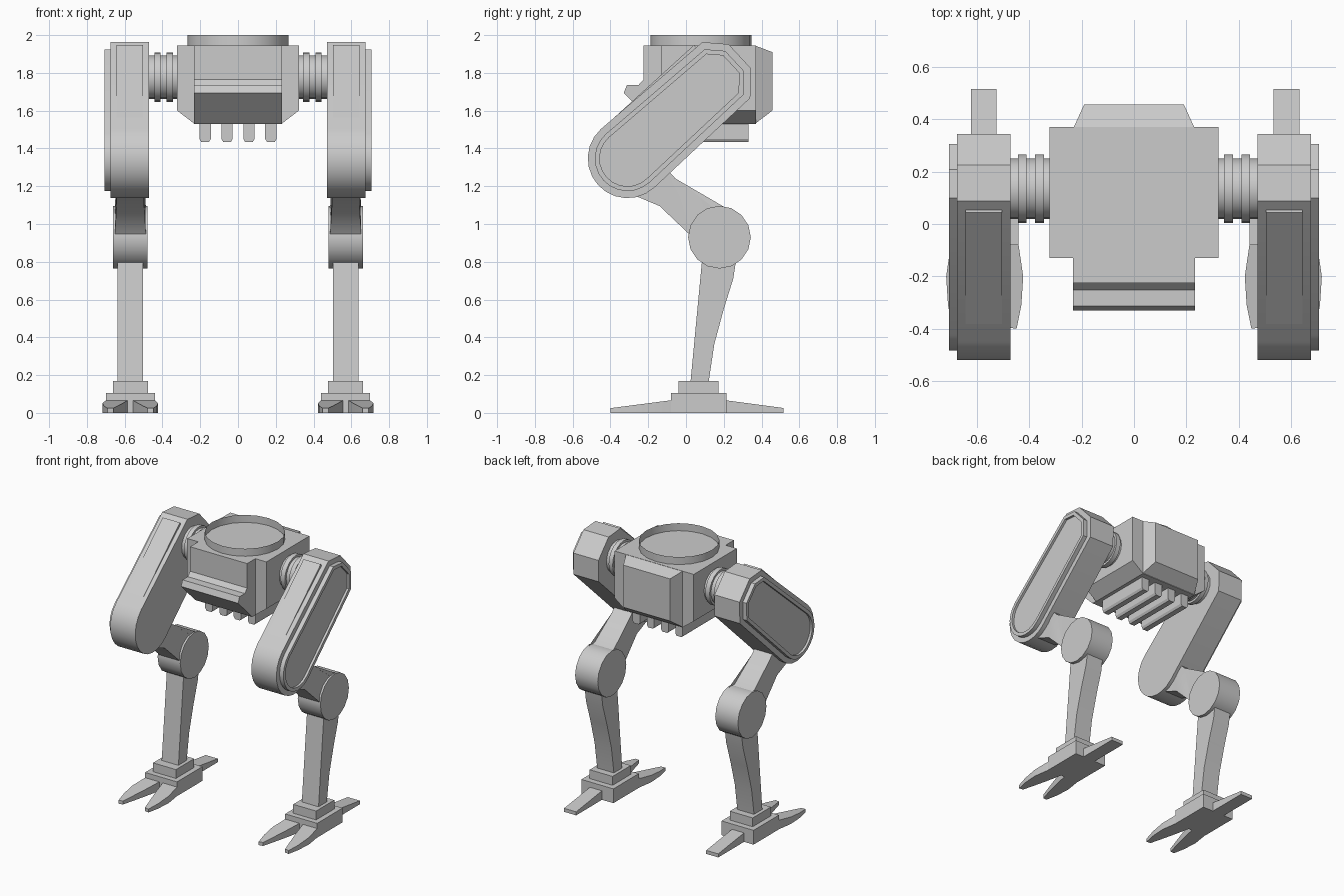
import bpy, bmesh, math

if "Cube" in bpy.data.objects:
    bpy.data.objects.remove(bpy.data.objects["Cube"])

grey = bpy.data.materials.new("light_grey")
grey.diffuse_color = (0.6, 0.6, 0.6, 1)
grey.use_nodes = True
grey.node_tree.nodes["Principled BSDF"].inputs["Base Color"].default_value = grey.diffuse_color


def finish(name, bm, smooth=35):
    bmesh.ops.recalc_face_normals(bm, faces=bm.faces)
    me = bpy.data.meshes.new(name)
    bm.to_mesh(me)
    bm.free()
    me.materials.append(grey)
    ob = bpy.data.objects.new(name, me)
    bpy.context.collection.objects.link(ob)
    bpy.ops.object.select_all(action='DESELECT')
    ob.select_set(True)
    bpy.context.view_layer.objects.active = ob
    bpy.ops.object.shade_smooth_by_angle(angle=math.radians(smooth))
    return ob


def loft(bm, rings, caps=True):
    """Skin a list of equal-length vertex rings."""
    vs = [[bm.verts.new(p) for p in r] for r in rings]
    n = len(vs[0])
    for a, b in zip(vs, vs[1:]):
        for i in range(n):
            j = (i + 1) % n
            bm.faces.new((a[i], a[j], b[j], b[i]))
    if caps:
        return bm.faces.new(vs[0]), bm.faces.new(vs[-1])


def side_prism(name, pts, x0, x1):
    """Extrude a (y, z) profile along x."""
    bm = bmesh.new()
    loft(bm, [[(x, y, z) for y, z in pts] for x in (x0, x1)])
    return finish(name, bm)


def box(name, x0, x1, y0, y1, z0, z1):
    return side_prism(name, [(y0, z0), (y1, z0), (y1, z1), (y0, z1)], x0, x1)


def circle(cy, cz, r, n):
    return [(cy + r * math.cos(2 * math.pi * i / n),
             cz + r * math.sin(2 * math.pi * i / n)) for i in range(n)]


def inset(pts, d):
    """Offset a counter-clockwise polygon inwards with mitred corners."""
    out = []
    for i, (px, py) in enumerate(pts):
        ax, ay = pts[i - 1]
        bx, by = pts[(i + 1) % len(pts)]
        l1, l2 = math.hypot(px - ax, py - ay), math.hypot(bx - px, by - py)
        n1 = (-(py - ay) / l1, (px - ax) / l1)
        n2 = (-(by - py) / l2, (bx - px) / l2)
        k = d / (1 + n1[0] * n2[0] + n1[1] * n2[1])
        out.append((px + k * (n1[0] + n2[0]), py + k * (n1[1] + n2[1])))
    return out


# Body: main block with chamfered lower edges
bm = bmesh.new()
section = [(-.23, 1.53), (.23, 1.53), (.322, 1.6), (.322, 1.945), (-.322, 1.945), (-.322, 1.6)]
loft(bm, [[(x, y, z) for x, z in section] for y in (-.13, .37)])
finish("body_block", bm, 20)

# Body: tapered rear hatch
bm = bmesh.new()
loft(bm, [[(-w, y, z0), (w, y, z0), (w, y, z1), (-w, y, z1)]
          for w, y, z0, z1 in ((.232, .365, 1.53, 1.945), (.19, .457, 1.6, 1.91))])
finish("rear_hatch", bm, 20)

# Body: front section with projecting lip
side_prism("front_lip", [(-.12, 1.53), (-.12, 1.945), (-.225, 1.945), (-.225, 1.765),
                         (-.252, 1.735), (-.313, 1.735), (-.33, 1.693), (-.165, 1.53)], -.232, .232)

# Turret collar: open ring on the roof
bm = bmesh.new()
loft(bm, [[(x, y, z) for x, y in circle(0, .08, .268, 20)] for z in (1.945, 2.0)], caps=False)
finish("turret_collar", bm)

# Ribs under the body
for i in range(4):
    c = -.174 + .116 * i
    bm = bmesh.new()
    rib = [(c - .03, 1.54), (c - .03, 1.45), (c - .02, 1.434),
           (c + .02, 1.434), (c + .03, 1.45), (c + .03, 1.54)]
    loft(bm, [[(x, y, z) for x, z in rib] for y in (-.09, .33)])
    finish("belly_rib", bm, 20)

# Thigh outline: faceted hip end and round knee end
thigh = [(.34, 1.667), (.343, 1.825), (.225, 1.952), (.087, 1.963)]
thigh += [(-.31 + .21 * math.cos(math.radians(a)), 1.347 + .21 * math.sin(math.radians(a)))
          for a in range(132, 316, 15)]

knee_arm = [(-.27, 1.15), (-.14, 1.095), (.013, .95), (.07, .83), (.2, .85),
            (.27, 1.0), (.22, 1.08), (.135, 1.095), (-.055, 1.24), (-.16, 1.35)]
shin = [(.024, .165), (.12, .165), (.15, .365), (.2, .55), (.25, .71),
        (.27, .84), (.17, .93), (.088, .84)]

for s, side in ((1, "right"), (-1, "left")):
    c = .57 * s

    # Shoulder joint with stepped rings
    bm = bmesh.new()
    steps = [(.30, .115), (.343, .115), (.343, .131), (.378, .131), (.378, .115), (.411, .115),
             (.411, .131), (.443, .131), (.443, .115), (.48, .115)]
    loft(bm, [[(s * x, y, z) for y, z in circle(.135, 1.777, r, 20)] for x, r in steps])
    finish(side + "_shoulder_joint", bm)

    # Thigh housing
    side_prism(side + "_thigh", thigh, s * .472, s * .676)

    # Raised outer rim with a recessed panel
    bm = bmesh.new()
    rings = [(.66, .037), (.707, .037), (.707, .062), (.69, .062)]
    loft(bm, [[(s * x, y, z) for y, z in inset(thigh, d)] for x, d in rings])
    finish(side + "_thigh_panel", bm)

    # Plate along the upper front face
    side_prism(side + "_thigh_plate", [(-.435, 1.475), (.06, 1.925), (.043, 1.948), (-.452, 1.498)],
               s * .503, s * .643)

    # Knee: arm flaring into a round joint, then the shin
    bm = bmesh.new()
    loft(bm, [[(c + k * (.073 if y < .0 else .082), y, z) for y, z in knee_arm] for k in (-1, 1)])
    bmesh.ops.triangulate(bm, faces=bm.faces)
    finish(side + "_knee_arm", bm)
    side_prism(side + "_knee_joint", circle(.177, .93, .166, 16), c - .092, c + .092)
    side_prism(side + "_shin", shin, c - .068, c + .068)

    # Foot: stepped ankle block and heel
    box(side + "_foot_base", c - .13, c + .13, -.08, .215, 0, .105)
    box(side + "_ankle_block", c - .093, c + .093, -.04, .172, .1, .17)
    side_prism(side + "_heel", [(.2, 0), (.515, 0), (.515, .026), (.2, .068)],
               c - .045 * 1 + .008 * s, c + .06 * 1 + .008 * s - .007)

    # Two curved front toes, thinning towards the tip
    toe = [(.012, -.07), (.04, -.2), (.065, -.3), (.09, -.395),
           (.122, -.4), (.14, -.31), (.147, -.2), (.128, -.07)]
    for t in (-1, 1):
        bm = bmesh.new()
        loft(bm, [[(c + t * x, y, 0) for x, y in toe],
                  [(c + t * x, y, .068 + (y + .07) * .13) for x, y in toe]])
        finish(side + "_toe", bm)
